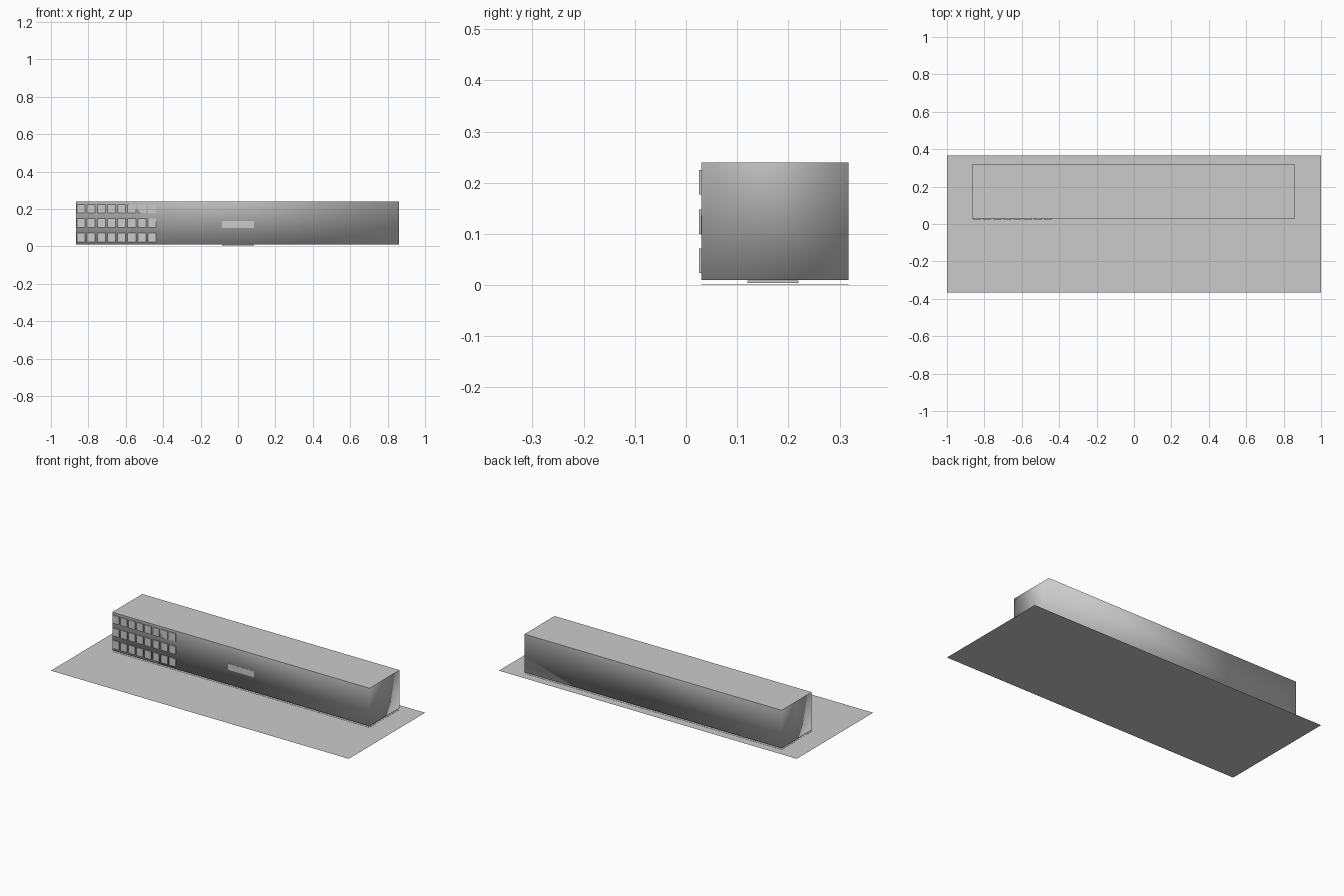
import bpy
import bmesh

if "Cube" in bpy.data.objects:
    bpy.data.objects.remove(bpy.data.objects["Cube"])

grey = bpy.data.materials.new("concrete_grey")
grey.diffuse_color = (0.6, 0.6, 0.6, 1)
grey.use_nodes = True
grey.node_tree.nodes["Principled BSDF"].inputs["Base Color"].default_value = grey.diffuse_color


def box(name, x, y, z):
    """Axis-aligned box from (min, max) ranges."""
    bm = bmesh.new()
    bmesh.ops.create_cube(bm, size=1)
    for v in bm.verts:
        v.co = [r[0] + (c + 0.5) * (r[1] - r[0]) for c, r in zip(v.co, (x, y, z))]
    mesh = bpy.data.meshes.new(name)
    bm.to_mesh(mesh)
    bm.free()
    mesh.materials.append(grey)
    obj = bpy.data.objects.new(name, mesh)
    bpy.context.collection.objects.link(obj)
    return obj


# Flat ground sheet
bpy.ops.mesh.primitive_plane_add(size=2)
ground = bpy.context.object
ground.name = "ground_sheet"
for v in ground.data.vertices:
    v.co.y *= 0.366
ground.data.materials.append(grey)

# Long building block: softly shaded walls below a crisp flat roof
X, Y = (-0.865, 0.862), (0.03, 0.318)
building = box("building_block", X, Y, (0.01, 0.24))
mesh = building.data
mesh.shade_smooth()
for e in mesh.edges:
    e.use_edge_sharp = all(mesh.vertices[i].co.z > 0.2 for i in e.vertices)

# Footprint slab and low pad beneath the building
box("footprint_slab", X, Y, (0.001, 0.002))
box("floor_pad", (-0.086, 0.086), (0.12, 0.22), (0.004, 0.009))

# Three rows of eight raised window panels at the left end of the front
for row, z in enumerate((0.024, 0.1, 0.177)):
    for col in range(8):
        x = -0.861 + col * 0.0543
        box(f"window_{row}_{col}", (x, x + 0.043), (0.025, 0.031), (z, z + 0.048))

# Plain panel in the middle of the front wall
box("front_panel", (-0.086, 0.086), (0.029, 0.031), (0.099, 0.136))
